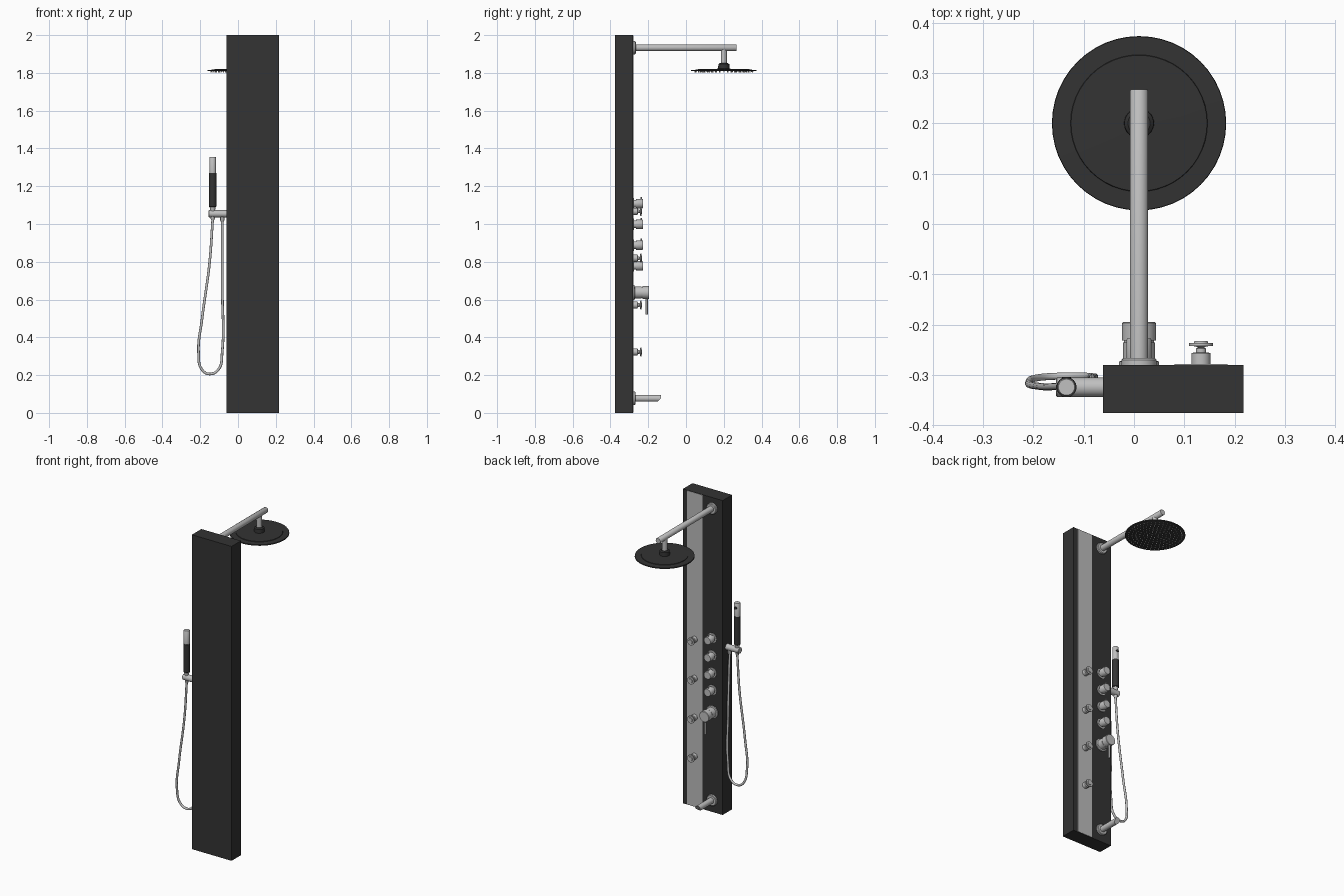
import bpy, bmesh, math
from mathutils import Vector, Matrix

old = bpy.data.objects.get("Cube")
if old:
    bpy.data.objects.remove(old, do_unlink=True)


def material(name, v):
    m = bpy.data.materials.new(name)
    m.use_nodes = True
    m.diffuse_color = (v, v, v, 1)
    m.node_tree.nodes["Principled BSDF"].inputs["Base Color"].default_value = (v, v, v, 1)
    return m


BLACK = material("matt black", 0.033)
CHROME = material("chrome grey", 0.53)
STRIP = material("brushed strip grey", 0.5)
Y, Z, X = Vector((0, 1, 0)), Vector((0, 0, 1)), Vector((1, 0, 0))
BACK = -0.28        # fittings side of the panel
CX = 0.01           # column of the main fittings


def finish(name, bm, mat, smooth=True):
    bmesh.ops.recalc_face_normals(bm, faces=bm.faces)
    me = bpy.data.meshes.new(name)
    bm.to_mesh(me)
    bm.free()
    me.materials.append(mat)
    ob = bpy.data.objects.new(name, me)
    bpy.context.collection.objects.link(ob)
    if smooth:
        bpy.ops.object.select_all(action='DESELECT')
        ob.select_set(True)
        bpy.context.view_layer.objects.active = ob
        bpy.ops.object.shade_smooth_by_angle(angle=math.radians(35))
    return ob


def box(name, lo, hi, mat):
    lo, hi = Vector(lo), Vector(hi)
    bm = bmesh.new()
    bmesh.ops.create_cube(bm, size=1, matrix=Matrix.Translation((lo + hi) / 2)
                          @ Matrix.Diagonal((hi - lo).to_4d()))
    return finish(name, bm, mat, False)


def turned(name, origin, axis, profile, mat, sides=32):
    """Turn a profile of (distance, radius) pairs around an axis."""
    rot = Matrix.Translation(origin) @ axis.to_track_quat('Z', 'Y').to_matrix().to_4x4()
    bm = bmesh.new()
    rings = []
    for d, r in profile:
        rings.append([bm.verts.new(rot @ Vector((r * math.cos(a), r * math.sin(a), d)))
                      for a in (math.tau * i / sides for i in range(sides))])
    for a, b in zip(rings, rings[1:]):
        for i in range(sides):
            j = (i + 1) % sides
            bm.faces.new((a[i], a[j], b[j], b[i]))
    bm.faces.new(rings[0])
    bm.faces.new(rings[-1])
    return finish(name, bm, mat)


# Panel and its lighter strip
box("panel", (-0.062, -0.375, 0), (0.217, BACK, 2), BLACK)
box("panel_strip", (0.08, BACK - 0.002, 0.002), (0.186, BACK + 0.002, 1.998), STRIP)

# Overhead arm with wall flange and drop tube
turned("arm_flange", (CX, BACK, 1.933), Y, [(0, 0.035), (0.01, 0.035), (0.014, 0.031)], CHROME)
turned("shower_arm", (CX, BACK, 1.933), Y, [(0, 0.018), (0.544, 0.018), (0.547, 0.016)], CHROME)
turned("drop_tube", (CX, 0.2, 1.933), -Z, [(0, 0.016), (0.09, 0.016)], CHROME)

# Rain head
turned("head_connector", (CX, 0.2, 1.852), -Z,
       [(0, 0.022), (0.006, 0.029), (0.04, 0.03)], BLACK)
turned("rain_head", (CX, 0.2, 1.822), -Z,
       [(0, 0.03), (0.002, 0.135), (0.005, 0.136), (0.006, 0.172), (0.012, 0.173),
        (0.013, 0.171)], BLACK, 48)
bm = bmesh.new()
for ring in range(1, 8):
    for i in range(6 * ring):
        a = math.tau * i / (6 * ring)
        r = 0.022 * ring
        bmesh.ops.create_cone(bm, cap_ends=True, segments=6, radius1=0.0018, radius2=0.0028,
                              depth=0.008, matrix=Matrix.Translation(
                                  (CX + r * math.cos(a), 0.2 + r * math.sin(a), 1.806)))
finish("head_nozzles", bm, CHROME, False)

# Four valve knobs with small pins
for n in range(4):
    z = 1.108 - 0.11 * n
    turned("valve_knob", (CX, BACK, z), Y,
           [(0, 0.03), (0.004, 0.03), (0.004, 0.02), (0.014, 0.02), (0.014, 0.025),
            (0.05, 0.025), (0.053, 0.023)], CHROME)
    turned("valve_knob_pin", (CX, BACK + 0.043, z), Z, [(0, 0.004), (0.035, 0.004)], CHROME, 12)

# Mixer with hanging lever
turned("mixer_body", (CX, BACK, 0.637), Y,
       [(0, 0.04), (0.007, 0.04), (0.009, 0.032), (0.045, 0.032), (0.045, 0.03),
        (0.049, 0.03), (0.049, 0.034), (0.083, 0.034), (0.085, 0.032)], CHROME)
turned("mixer_lever", (CX, BACK + 0.072, 0.637), -Z,
       [(0, 0.006), (0.115, 0.006), (0.117, 0.004)], CHROME, 16)

# Body jets
for n in range(4):
    z = 1.067 - 0.248 * n
    turned("body_jet", (0.133, BACK, z), Y,
           [(0, 0.019), (0.024, 0.019), (0.025, 0.01), (0.033, 0.01), (0.034, 0.006),
            (0.037, 0.01), (0.038, 0.024), (0.044, 0.024), (0.044, 0.014), (0.048, 0.013)],
           CHROME, 24)

# Tub spout with a downturned mouth
turned("spout_flange", (CX, BACK, 0.077), Y, [(0, 0.035), (0.01, 0.035), (0.013, 0.031)], CHROME)
spout = turned("spout", (CX, BACK, 0.077), Y, [(0, 0.018), (0.148, 0.018)], CHROME)
for v in spout.data.vertices:
    if v.co.y > -0.2 and v.co.z < 0.077:
        v.co.y -= (0.077 - v.co.z) * 1.1

# Side holder and hose outlet
turned("hand_shower_holder", (-0.06, -0.324, 1.054), -X,
       [(0, 0.019), (0.093, 0.019), (0.095, 0.017)], CHROME)
turned("hose_outlet", (-0.083, -0.32, 1.054), -Z, [(0, 0.011), (0.035, 0.011), (0.04, 0.008)],
       CHROME, 20)

# Hand shower
HX, HY = -0.134, -0.324
turned("hand_shower_tail", (HX, HY, 1.02), Z,
       [(0, 0.008), (0.01, 0.011), (0.05, 0.012), (0.075, 0.017)], CHROME, 24)
turned("hand_shower_grip", (HX, HY, 1.09), Z, [(0, 0.017), (0.003, 0.02), (0.18, 0.02)], BLACK)
turned("hand_shower_tip", (HX, HY, 1.27), Z, [(0, 0.018), (0.082, 0.018), (0.085, 0.016)], CHROME)
turned("hand_shower_spray", (HX, HY + 0.014, 1.325), Y, [(0, 0.009), (0.006, 0.009)], BLACK, 16)

# Hose
path = [(HX, HY, 1.025), (-0.15, -0.323, 0.8), (-0.19, -0.322, 0.5), (-0.209, -0.315, 0.32),
        (-0.19, -0.305, 0.228), (-0.148, -0.302, 0.206), (-0.102, -0.302, 0.232),
        (-0.084, -0.303, 0.32), (-0.083, -0.305, 0.65), (-0.083, -0.32, 1.02)]
cu = bpy.data.curves.new("hose", 'CURVE')
cu.dimensions = '3D'
cu.bevel_depth = 0.007
cu.bevel_resolution = 3
cu.resolution_u = 10
cu.use_fill_caps = True
sp = cu.splines.new('BEZIER')
sp.bezier_points.add(len(path) - 1)
for p, co in zip(sp.bezier_points, path):
    p.co = co
    p.handle_left_type = p.handle_right_type = 'AUTO'
cu.materials.append(CHROME)
bpy.context.collection.objects.link(bpy.data.objects.new("hose", cu))
